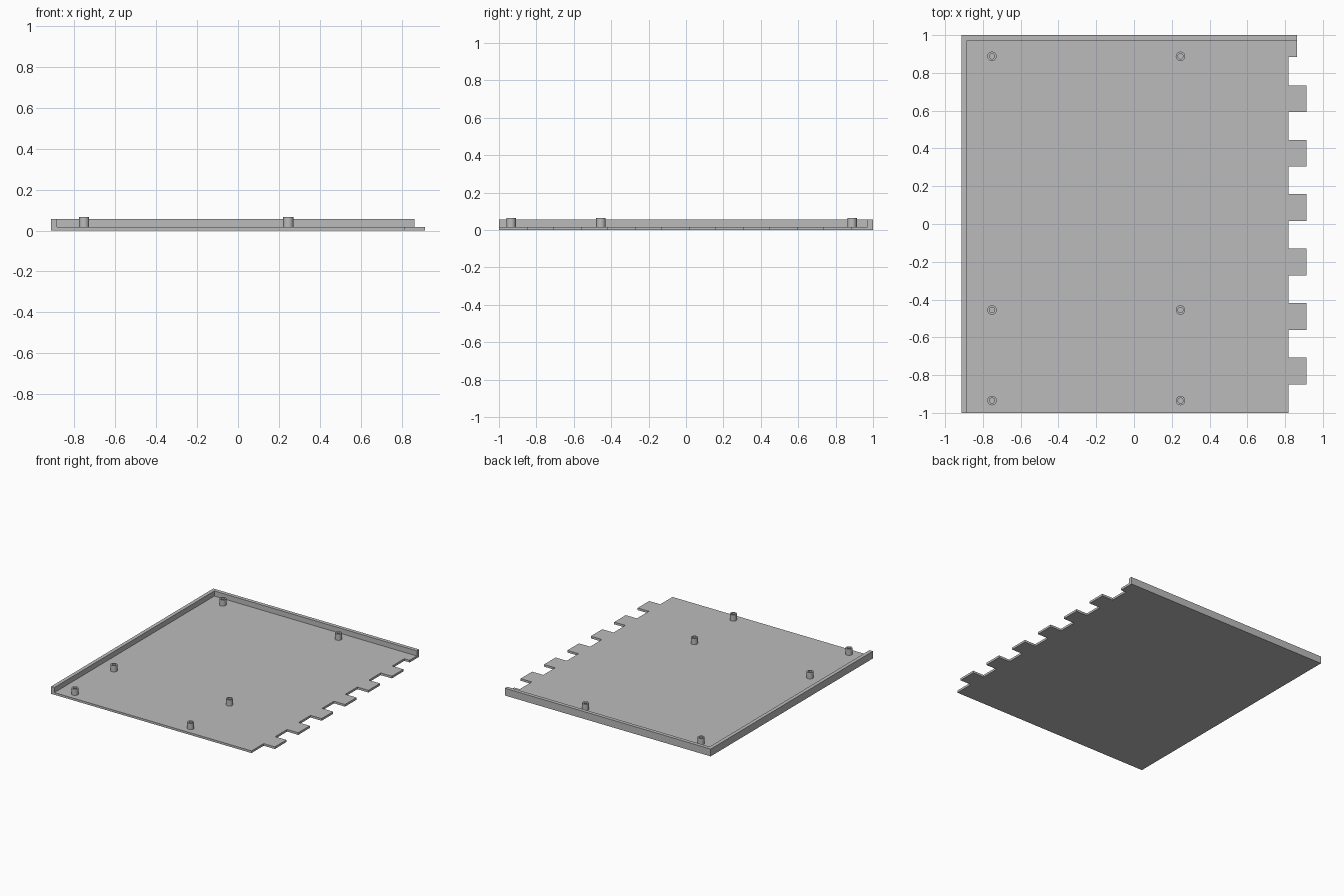
import bpy, bmesh, math

cube = bpy.data.objects.get("Cube")
if cube:
    bpy.data.objects.remove(cube, do_unlink=True)

grey = bpy.data.materials.new("plain grey")
grey.use_nodes = True
COLOUR = (0.5, 0.5, 0.5, 1)
grey.diffuse_color = COLOUR
grey.node_tree.nodes["Principled BSDF"].inputs["Base Color"].default_value = COLOUR

LEFT, EDGE, TAB = -0.913, 0.817, 0.913
WALL_END, WALL = 0.863, 0.029
FLOOR, RIM, POST_TOP = 0.017, 0.057, 0.065


def finish(name, bm):
    bmesh.ops.recalc_face_normals(bm, faces=bm.faces)
    mesh = bpy.data.meshes.new(name)
    bm.to_mesh(mesh)
    bm.free()
    mesh.materials.append(grey)
    obj = bpy.data.objects.new(name, mesh)
    bpy.context.collection.objects.link(obj)
    return obj


def prism(name, outline, bottom, top):
    bm = bmesh.new()
    face = bm.faces.new([bm.verts.new((x, y, bottom)) for x, y in outline])
    ext = bmesh.ops.extrude_face_region(bm, geom=[face])
    verts = [v for v in ext["geom"] if isinstance(v, bmesh.types.BMVert)]
    bmesh.ops.translate(bm, verts=verts, vec=(0, 0, top - bottom))
    return finish(name, bm)


def tube(name, x, y, outer, inner, bottom, top, sides=16):
    bm = bmesh.new()
    rings = []
    for r, z in ((outer, bottom), (outer, top), (inner, top), (inner, bottom)):
        angles = [2 * math.pi * i / sides for i in range(sides)]
        rings.append([bm.verts.new((x + r * math.cos(a), y + r * math.sin(a), z))
                      for a in angles])
    for k in range(4):
        a, b = rings[k], rings[(k + 1) % 4]
        for i in range(sides):
            j = (i + 1) % sides
            bm.faces.new((a[i], a[j], b[j], b[i]))
    obj = finish(name, bm)
    bpy.ops.object.select_all(action="DESELECT")
    obj.select_set(True)
    bpy.context.view_layer.objects.active = obj
    bpy.ops.object.shade_smooth_by_angle(angle=math.radians(30))


# Floor plate with a row of finger tabs along one edge
outline = [(LEFT + WALL, 1 - WALL), (LEFT + WALL, -1), (EDGE, -1)]
for i in range(6):
    low = -0.85 + i * 0.2885
    high = low + 0.142
    outline += [(EDGE, low), (TAB, low), (TAB, high), (EDGE, high)]
outline += [(EDGE, 0.883), (WALL_END, 0.883), (WALL_END, 1 - WALL)]
prism("floor_plate", outline, 0, FLOOR)

# L-shaped rim along the right and back edges
prism("corner_wall", [(LEFT, -1), (LEFT + WALL, -1), (LEFT + WALL, 1 - WALL),
                      (WALL_END, 1 - WALL), (WALL_END, 1), (LEFT, 1)], 0, RIM)

# Hollow mounting posts
for column, x in (("right", -0.752), ("left", 0.246)):
    for row, y in (("back", 0.888), ("middle", -0.455), ("front", -0.935)):
        tube(f"{row}_{column}_post", x, y, 0.025, 0.014, FLOOR, POST_TOP)
